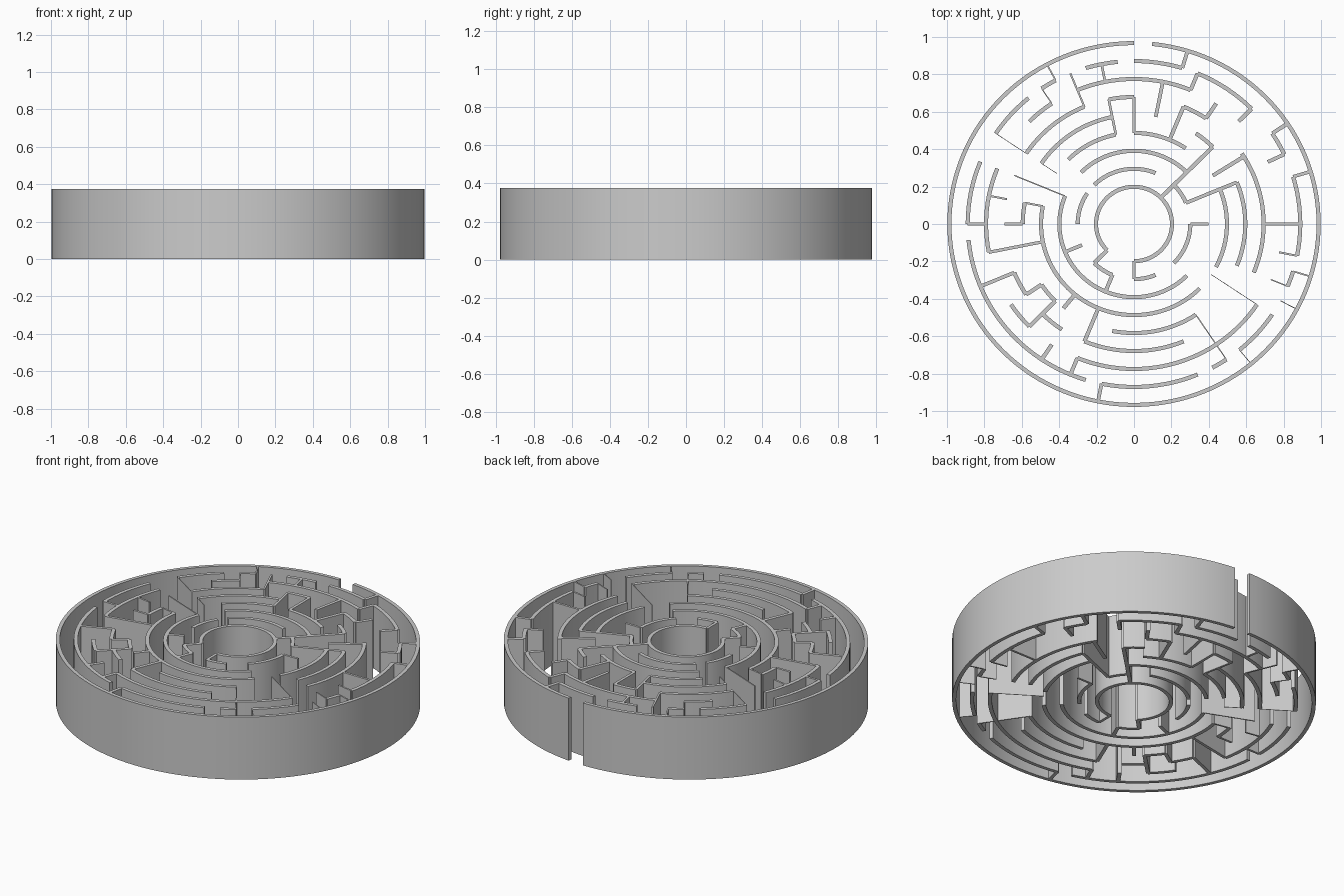
import bpy, bmesh
from math import sin, cos, radians

if "Cube" in bpy.data.objects:
    bpy.data.objects.remove(bpy.data.objects["Cube"])

UNIT = 360 / 64          # angular maze cell
HEIGHT = 0.375
THICK = 0.022
SQUASH = 0.98            # plan is slightly narrower in y


def radius(k):
    return 0.203 + 0.098 * k


def point(bm, r, deg, z, shift=0.0):
    a = radians(deg)
    return bm.verts.new((r * cos(a) - shift * sin(a),
                         (r * sin(a) + shift * cos(a)) * SQUASH, z))


def sweep(bm, sections):
    # join four-corner cross-sections into a closed wall
    for s, t in zip(sections, sections[1:]):
        for i in range(4):
            j = (i + 1) % 4
            bm.faces.new((s[i], s[j], t[j], t[i]))
    bm.faces.new(sections[0][::-1])
    bm.faces.new(sections[-1])


def finish(bm, name):
    bmesh.ops.recalc_face_normals(bm, faces=bm.faces)
    mesh = bpy.data.meshes.new(name)
    bm.to_mesh(mesh)
    bm.free()
    ob = bpy.data.objects.new(name, mesh)
    bpy.context.collection.objects.link(ob)
    bpy.context.view_layer.objects.active = ob
    bpy.ops.object.select_all(action='DESELECT')
    ob.select_set(True)
    bpy.ops.object.shade_smooth_by_angle(angle=radians(30))


# Curved walls: for each ring, start and end cell
ARCS = [
    [(48, 104)],
    [(4, 8), (12, 24), (26, 32), (40, 44), (48, 52), (56, 64)],
    [(8, 24), (28, 56)],
    [(10, 16), (18, 24), (30, 56), (59, 68)],
    [(8, 10), (18, 26), (30, 32), (38, 40), (46, 54), (60, 68)],
    [(10, 12), (16, 18), (20, 26), (36, 38), (40, 42), (44, 52), (60, 70)],
    [(12, 20), (22, 24), (28, 34), (38, 40), (44, 58)],
    [(4.5, 6), (8, 12), (13, 16), (17, 19), (21, 22), (23, 26), (28, 32),
     (33, 45), (46, 52), (53, 54), (55, 58), (60, 61), (62, 67)],
    [(16, 79)],
]
for k, arcs in enumerate(ARCS):
    bm = bmesh.new()
    ri, ro = radius(k) - THICK / 2, radius(k) + THICK / 2
    for a, b in arcs:
        n = max(2, round((b - a) * 2))
        sections = []
        for i in range(n + 1):
            d = (a + (b - a) * i / n) * UNIT
            sections.append([point(bm, ri, d, 0), point(bm, ro, d, 0),
                             point(bm, ro, d, HEIGHT), point(bm, ri, d, HEIGHT)])
        sweep(bm, sections)
    finish(bm, f"ring_wall_{k + 1}")

# Radial walls: grouped by (inner ring, outer ring), at these cells
RADIALS = {
    (0, 1): [40, 48], (0, 4): [8], (1, 2): [0, 36, 44], (1, 4): [4],
    (2, 5): [28], (3, 4): [26, 30, 41], (3, 5): [5.7, 12, 16, 18, 44],
    (3, 6): [34, 58], (4, 5): [32, 38], (4, 6): [14, 40], (4, 7): [54],
    (5, 6): [10, 30], (5, 7): [0, 20, 26, 36],
    (6, 7): [4.5, 8, 12, 18, 22, 32, 42, 44, 60, 62],
    (7, 8): [3, 6, 13, 21, 46, 55, 59, 61],
}
bm = bmesh.new()
for (k0, k1), cells in RADIALS.items():
    for c in cells:
        d = c * UNIT
        # walls thin out towards the lower-right diagonal
        h = THICK / 2 * max(0.15, abs(cos(radians(d - 50))))
        sweep(bm, [[point(bm, radius(k), d, 0, -h), point(bm, radius(k), d, 0, h),
                    point(bm, radius(k), d, HEIGHT, h), point(bm, radius(k), d, HEIGHT, -h)]
                   for k in (k0, k1)])
finish(bm, "radial_walls")
